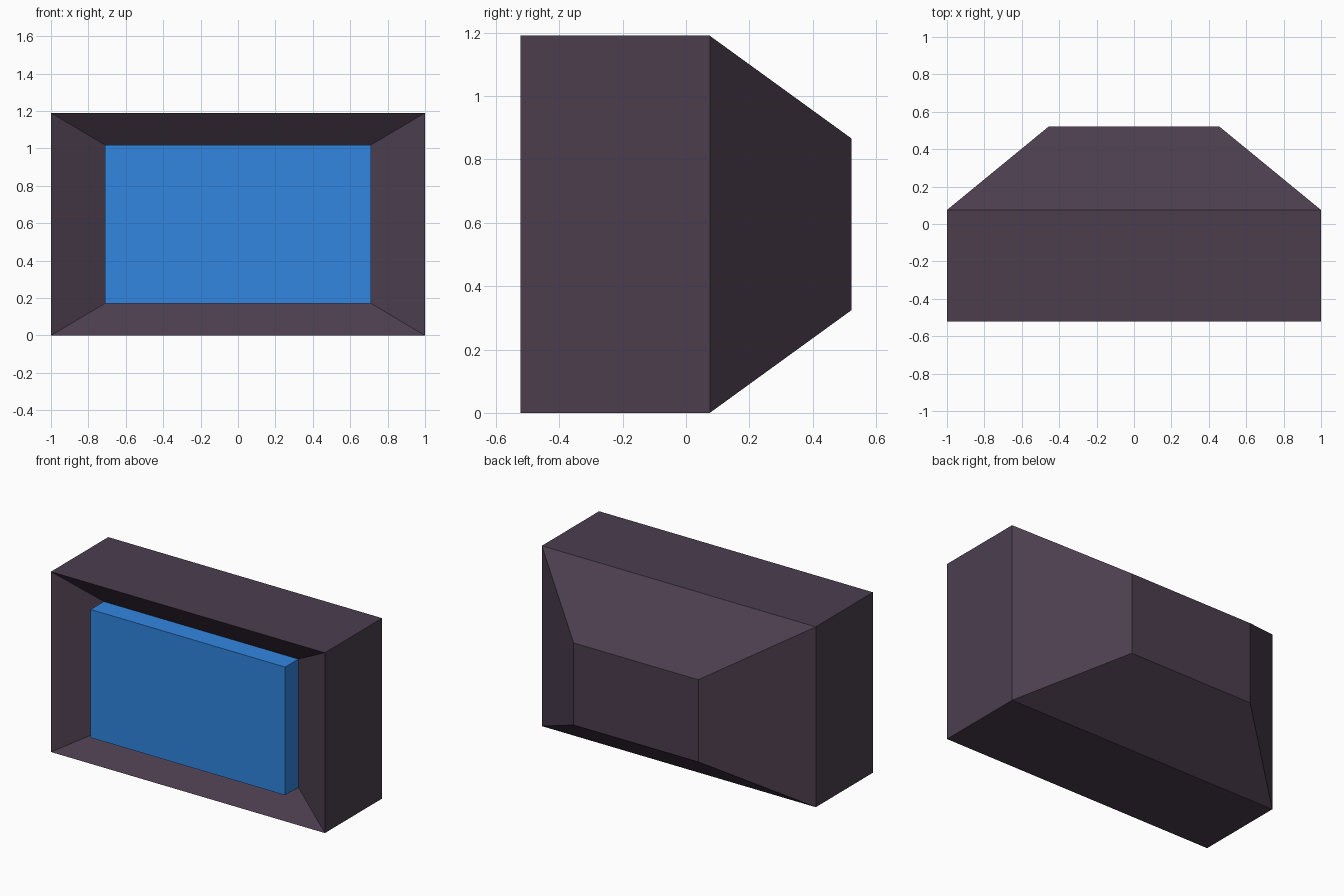
import bpy, bmesh

if "Cube" in bpy.data.objects:
    bpy.data.objects.remove(bpy.data.objects["Cube"])

W, H = 1.0, 1.19          # half width, full height
MID = H / 2


def material(name, color):
    m = bpy.data.materials.new(name)
    m.diffuse_color = (*color, 1)
    m.use_nodes = True
    m.node_tree.nodes["Principled BSDF"].inputs["Base Color"].default_value = m.diffuse_color
    return m


def loft(name, rings, mat, cap_start=True):
    """Skin rectangles given as (y, half_width, half_height), centred at mid height."""
    bm = bmesh.new()
    loops = [[bm.verts.new((sx * hw, y, MID + sz * hh))
              for sx, sz in ((-1, -1), (1, -1), (1, 1), (-1, 1))]
             for y, hw, hh in rings]
    for a, b in zip(loops, loops[1:]):
        for i in range(4):
            j = (i + 1) % 4
            bm.faces.new((a[i], a[j], b[j], b[i]))
    if cap_start:
        bm.faces.new(loops[0])
    bm.faces.new(loops[-1])
    bmesh.ops.recalc_face_normals(bm, faces=bm.faces)
    mesh = bpy.data.meshes.new(name)
    bm.to_mesh(mesh)
    bm.free()
    mesh.materials.append(mat)
    obj = bpy.data.objects.new(name, mesh)
    bpy.context.collection.objects.link(obj)
    return obj


casing_mat = material("casing_dark", (0.072, 0.048, 0.076))
screen_mat = material("screen_blue", (0.031, 0.238, 0.745))

# Casing: recess floor, sloped bezel, straight sides, tapered back
loft("casing", [
    (-0.385, 0.71, 0.423),
    (-0.522, W, MID),
    (0.075, W, MID),
    (0.522, 0.455, 0.271),
], casing_mat)

# Screen block standing in the recess, flush with the front rim
loft("screen", [
    (-0.522, 0.71, 0.423),
    (-0.385, 0.71, 0.423),
], screen_mat)
